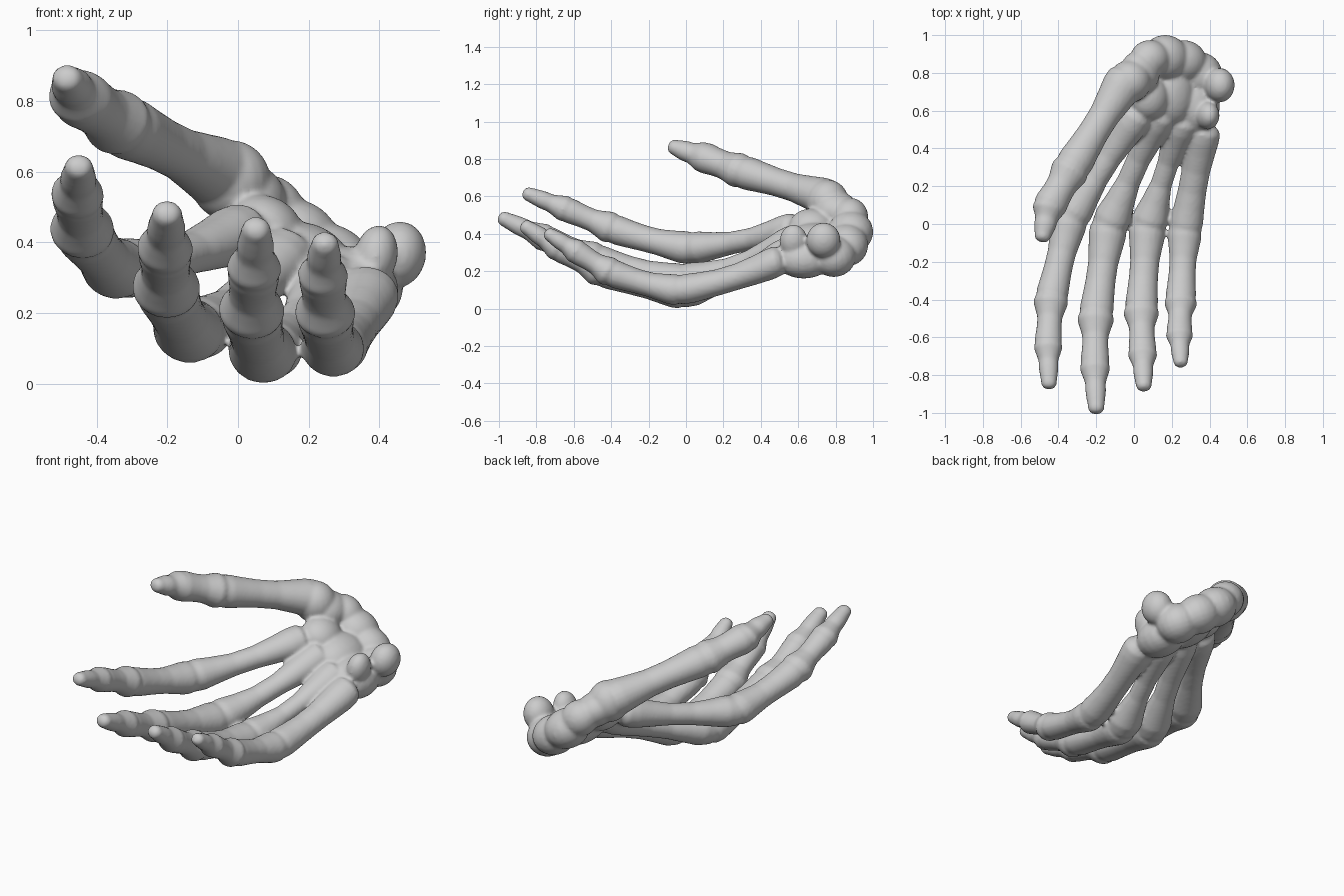
import bpy, bmesh, math
from mathutils import Vector, Matrix


def add_bone(bm, a, b, r0, rm, r1, bow=0.0, seg=20):
    """Lathed bone from a to b: knobbly base r0, slim shaft rm, knobbly head r1."""
    a, b = Vector(a), Vector(b)
    d = (b - a).normalized()
    side = d.cross(Vector((0.15, 0, 1))).normalized()
    up = side.cross(d)
    L = (b - a).length
    # (position along bone, radius): domed ends, flared knobs, narrow shaft
    prof = [(-r0 * 0.45, r0 * 0.35), (-r0 * 0.3, r0 * 0.75), (0, r0 * 0.98), (L * 0.09, r0),
            (L * 0.22, r0 * 0.55 + rm * 0.45), (L * 0.4, rm), (L * 0.6, rm),
            (L * 0.77, r1 * 0.5 + rm * 0.5), (L * 0.9, r1), (L, r1 * 0.95),
            (L + r1 * 0.35, r1 * 0.75), (L + r1 * 0.55, r1 * 0.35)]
    rings = []
    for s, r in prof:
        t = min(max(s / L, 0), 1)
        c = a + d * s - up * bow * math.sin(math.pi * t)
        rings.append([bm.verts.new(c + side * (r * math.cos(k * math.tau / seg))
                                   + up * (0.92 * r * math.sin(k * math.tau / seg)))
                      for k in range(seg)])
    for p, q in zip(rings, rings[1:]):
        for k in range(seg):
            j = (k + 1) % seg
            bm.faces.new((p[k], p[j], q[j], q[k]))
    bm.faces.new(rings[0][::-1])
    bm.faces.new(rings[-1])


def add_blob(bm, c, r, tilt=0.0):
    """Pebble-like wrist bone or joint knob."""
    m = Matrix.Translation(c) @ Matrix.Rotation(tilt, 4, 'Y') @ Matrix.Diagonal((*r, 1))
    bmesh.ops.create_uvsphere(bm, u_segments=20, v_segments=12, radius=1, matrix=m)


def finish(bm, name, smooth=6):
    """Fuse overlapping parts into one smooth skin."""
    bmesh.ops.recalc_face_normals(bm, faces=bm.faces)
    me = bpy.data.meshes.new(name)
    bm.to_mesh(me)
    bm.free()
    ob = bpy.data.objects.new(name, me)
    bpy.context.collection.objects.link(ob)
    re = ob.modifiers.new("fuse", 'REMESH')
    re.mode = 'VOXEL'
    re.voxel_size = 0.01
    re.use_smooth_shade = True
    sm = ob.modifiers.new("soften", 'SMOOTH')
    sm.factor = 0.5
    sm.iterations = smooth


# Whole hand is fused into one skin, as the bones touch at every joint
bm = bmesh.new()

# Fingers: metacarpal base, knuckle, middle joint, end joint, tip; shaft radius, size, bow
fingers = [
    ([(0.01, 0.57, 0.43), (-0.34, 0.02, 0.322), (-0.44, -0.40, 0.43),
      (-0.455, -0.64, 0.53), (-0.45, -0.85, 0.615)], 0.066, 0.95, 0.016),
    ([(0.13, 0.57, 0.365), (-0.135, -0.02, 0.145), (-0.203, -0.49, 0.265),
      (-0.207, -0.75, 0.375), (-0.20, -0.98, 0.483)], 0.063, 1.0, 0.024),
    ([(0.255, 0.54, 0.30), (0.072, -0.02, 0.085), (0.038, -0.46, 0.20),
      (0.045, -0.68, 0.32), (0.052, -0.86, 0.44)], 0.057, 0.97, 0.022),
    ([(0.37, 0.49, 0.255), (0.27, -0.04, 0.097), (0.247, -0.41, 0.195),
      (0.24, -0.58, 0.30), (0.247, -0.735, 0.40)], 0.076, 0.9, 0.02),
]
for p, shaft, s, bow in fingers:
    add_bone(bm, p[0], p[1], 0.09, shaft, 0.098 * s, bow)
    add_bone(bm, p[1], p[2], 0.1 * s, 0.08 * s, 0.09 * s, 0.01)
    add_bone(bm, p[2], p[3], 0.097 * s, 0.07 * s, 0.077 * s)
    add_bone(bm, p[3], p[4], 0.08 * s, 0.055 * s, 0.045 * s)

# Thumb
t = [(-0.04, 0.765, 0.59), (-0.335, 0.29, 0.735), (-0.45, 0.09, 0.81), (-0.485, -0.07, 0.865)]
add_bone(bm, t[0], t[1], 0.108, 0.082, 0.097)
add_bone(bm, t[1], t[2], 0.102, 0.082, 0.09)
add_bone(bm, t[2], t[3], 0.087, 0.06, 0.046)
add_blob(bm, (-0.022, 0.755, 0.575), (0.115, 0.114, 0.115))

# Wrist: two rows of carpal bones, arched with the palm hollow facing up
carpals = [
    ((0.03, 0.80, 0.53), (0.11, 0.12, 0.095), 0.5),
    ((0.08, 0.67, 0.44), (0.11, 0.12, 0.09), 0.5),
    ((0.20, 0.69, 0.35), (0.13, 0.17, 0.10), 0.5),
    ((0.33, 0.63, 0.275), (0.13, 0.16, 0.11), 0.5),
    ((0.085, 0.875, 0.49), (0.11, 0.10, 0.10), 0.6),
    ((0.165, 0.88, 0.41), (0.13, 0.122, 0.11), 0.5),
    ((0.26, 0.86, 0.34), (0.13, 0.115, 0.11), 0.5),
    ((0.35, 0.79, 0.28), (0.12, 0.12, 0.11), 0.4),
    ((0.39, 0.575, 0.36), (0.062, 0.075, 0.09), 0.2),    # hook
    ((0.453, 0.735, 0.365), (0.08, 0.092, 0.095), 0.2),  # pea-shaped bone
]
for c, r, tilt in carpals:
    add_blob(bm, c, r, tilt)
finish(bm, "hand_skeleton")
